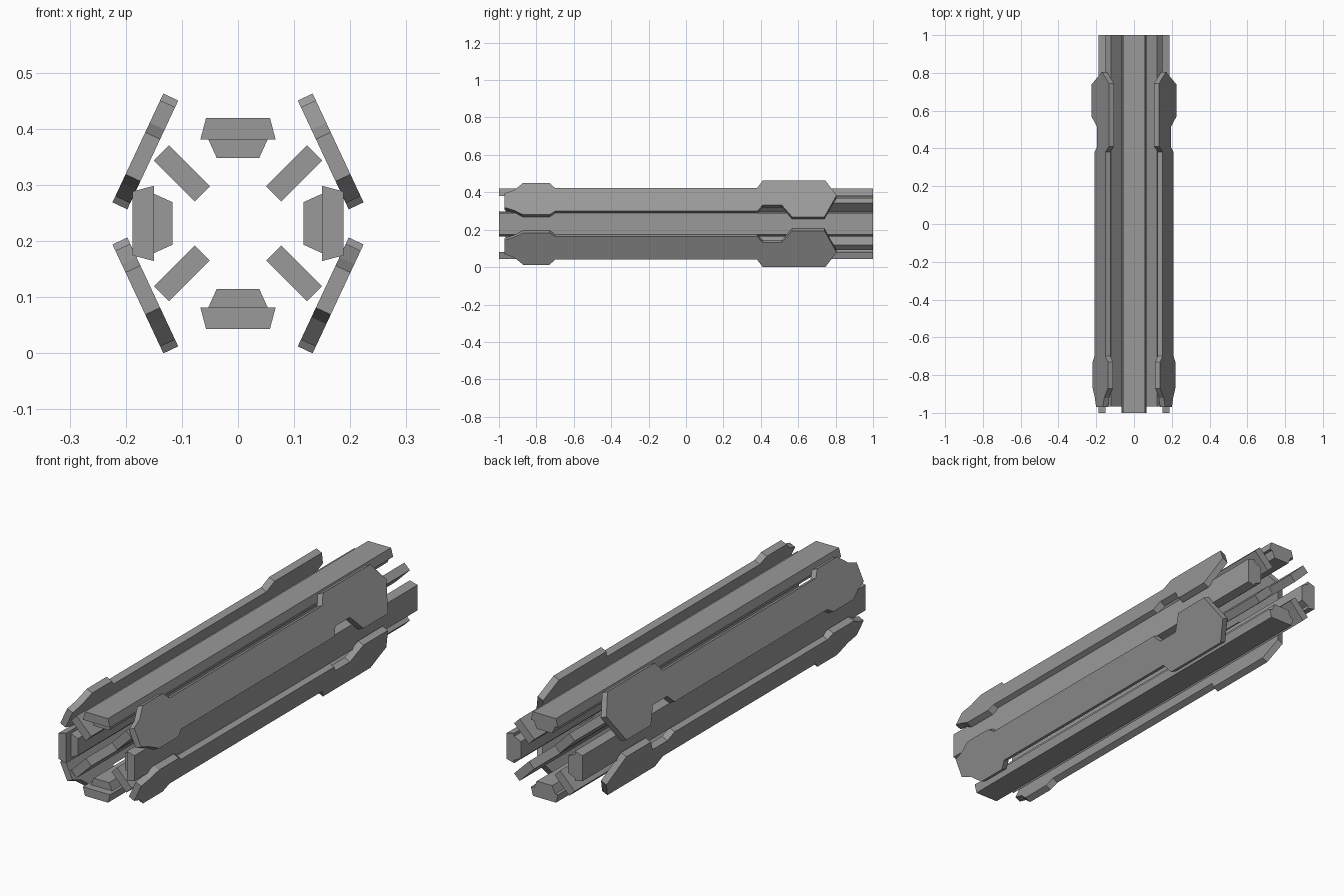
import bpy, bmesh
from math import cos, sin, pi
from mathutils import Vector

if "Cube" in bpy.data.objects:
    bpy.data.objects.remove(bpy.data.objects["Cube"])

CZ = 0.2315  # height of the central axis

# Dark grey metal shared by all parts
metal = bpy.data.materials.new("dark_grey")
metal.diffuse_color = (0.32, 0.32, 0.32, 1)
metal.use_nodes = True
metal.node_tree.nodes["Principled BSDF"].inputs["Base Color"].default_value = metal.diffuse_color


def prism(name, base, offset):
    """Solid made by sweeping a flat outline along an offset vector."""
    bm = bmesh.new()
    a = [bm.verts.new(p) for p in base]
    b = [bm.verts.new(Vector(p) + Vector(offset)) for p in base]
    bm.faces.new(a)
    bm.faces.new(b[::-1])
    n = len(a)
    for i in range(n):
        j = (i + 1) % n
        bm.faces.new((a[i], b[i], b[j], a[j]))
    bmesh.ops.recalc_face_normals(bm, faces=bm.faces)
    me = bpy.data.meshes.new(name)
    bm.to_mesh(me)
    bm.free()
    me.materials.append(metal)
    ob = bpy.data.objects.new(name, me)
    bpy.context.collection.objects.link(ob)
    return ob


def bar(name, section, angle, y0, y1):
    """Lengthwise bar; section is (tangent, radius) turned about the axis."""
    c, s = cos(angle), sin(angle)
    base = [(r * c - t * s, y0, CZ + r * s + t * c) for t, r in section]
    return prism(name, base, (0, y1 - y0, 0))


# Four rails: outer body and shorter inner rib
rail = [(-0.067, 0.15), (0.067, 0.15), (0.057, 0.188), (-0.057, 0.188)]
rib = [(-0.053, 0.15), (0.053, 0.15), (0.038, 0.117), (-0.038, 0.117)]
for i, side in enumerate(("right", "top", "left", "bottom")):
    bar(side + "_rail", rail, i * pi / 2, -1, 1)
    bar(side + "_rail_rib", rib, i * pi / 2, -0.965, 1)

# Cross-section (x, z from the axis) of the diagonal fins between the rails
fin = [(0.050, 0.066), (0.077, 0.039), (0.150, 0.112), (0.123, 0.139)]

# Slanted armour plates: outline (y, z) of the outer face
outline = [
    (-0.97, 0.394), (-0.92, 0.411), (-0.87, 0.451), (-0.73, 0.451),
    (-0.70, 0.423), (0.38, 0.423), (0.41, 0.463), (0.745, 0.463),
    (0.805, 0.384), (0.74, 0.269), (0.567, 0.269), (0.513, 0.331),
    (0.41, 0.331), (0.38, 0.299), (-0.70, 0.299), (-0.73, 0.280),
    (-0.87, 0.280), (-0.92, 0.304), (-0.97, 0.319),
]

# Fins and plates are mirrored four ways
for sx, lr in ((1, "right"), (-1, "left")):
    for sz, ud in ((1, "upper"), (-1, "lower")):
        base = [(sx * x, -0.965, CZ + sz * z) for x, z in fin]
        prism("%s_%s_fin" % (ud, lr), base, (0, 1.965, 0))
        base = [(sx * (0.133 + (0.463 - z) * 0.468), y, CZ + sz * (z - CZ))
                for y, z in outline]
        prism("%s_%s_plate" % (ud, lr), base, (-0.0265 * sx, 0, -0.0124 * sz))
